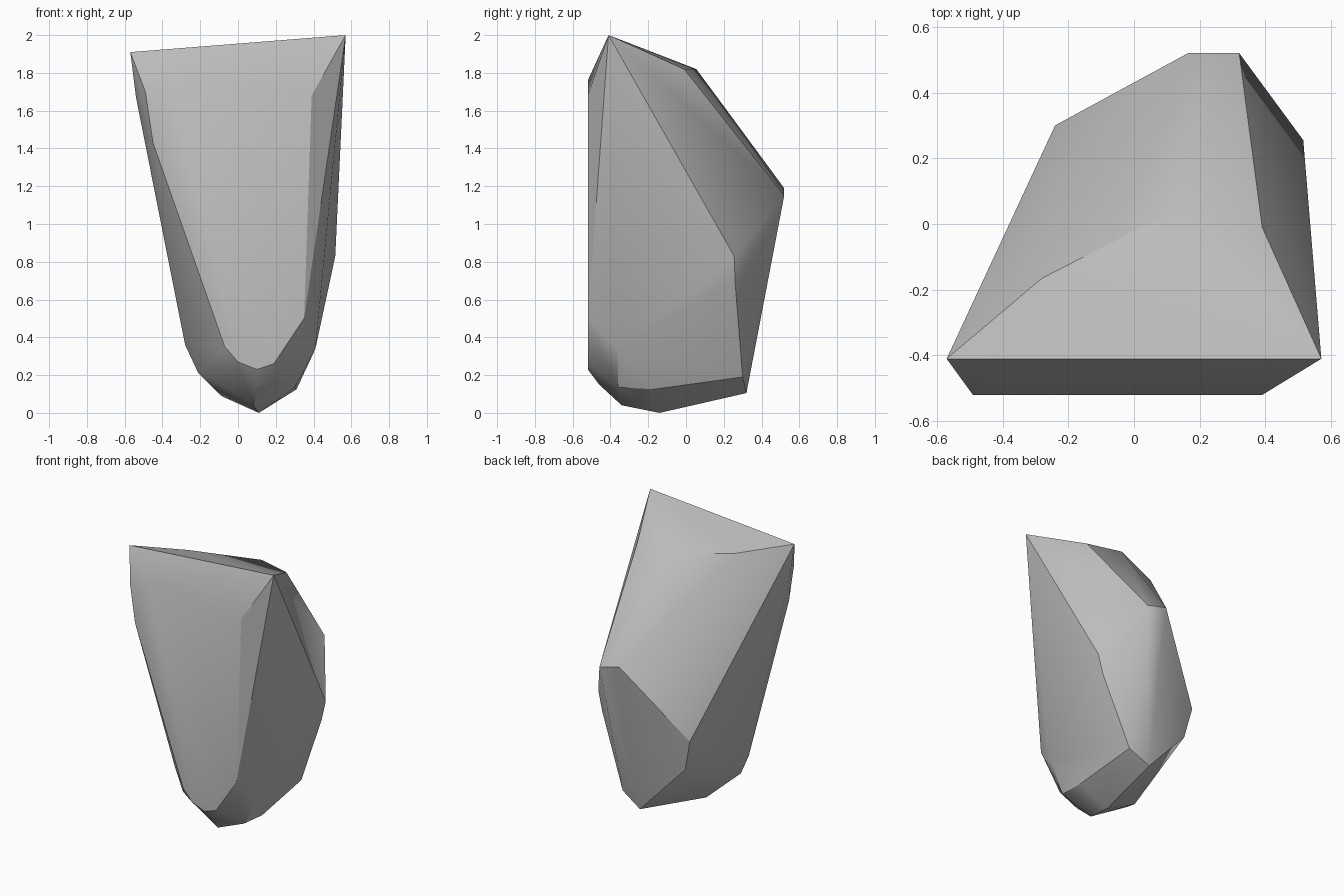
import bpy
import bmesh
import math

default_cube = bpy.data.objects.get("Cube")
if default_cube:
    bpy.data.objects.remove(default_cube, do_unlink=True)


def flat_material(name, colour):
    material = bpy.data.materials.new(name)
    material.use_nodes = True
    material.diffuse_color = colour
    material.node_tree.nodes["Principled BSDF"].inputs["Base Color"].default_value = colour
    return material


def convex_stone(name, corners, material):
    """Wrap a faceted stone around its corner points and merge coplanar facets."""
    bm = bmesh.new()
    for corner in corners:
        bm.verts.new(corner)
    hull = bmesh.ops.convex_hull(bm, input=list(bm.verts))
    leftovers = {item for key in ("geom_interior", "geom_unused") for item in hull[key]
                 if isinstance(item, bmesh.types.BMVert)}
    bmesh.ops.delete(bm, geom=list(leftovers), context="VERTS")
    bmesh.ops.dissolve_limit(bm, angle_limit=math.radians(1),
                             verts=list(bm.verts), edges=list(bm.edges))
    bmesh.ops.recalc_face_normals(bm, faces=list(bm.faces))

    mesh = bpy.data.meshes.new(name)
    bm.to_mesh(mesh)
    bm.free()
    mesh.materials.append(material)
    stone = bpy.data.objects.new(name, mesh)
    bpy.context.scene.collection.objects.link(stone)
    return stone


# Flat cleaved front: an outline of (x, z) pairs on one vertical plane
front_plane = -.52
front_outline = [(-.36, 1.76), (-.49, 1.7), (-.45, 1.43), (-.07, .35), (0, .27),
                 (.1, .23), (.19, .26), (.35, .5), (.39, 1.68)]
front_corners = [(x, front_plane, z) for x, z in front_outline]

# Sloping crown, with the long front ridge first
crown_corners = [(-.57, -.41, 1.91), (.57, -.41, 2), (.39, -.01, 1.82),
                 (.15, .055, 1.82), (-.28, -.165, 1.86)]

# Bulging back and the two flanks
back_corners = [(.32, .52, 1.15), (.165, .52, 1.19), (-.24, .3, .68), (-.19, .28, .46)]
left_corners = [(.515, .255, .83), (.48, .26, .69), (.41, -.36, .34)]
right_corners = [(-.54, -.4, 1.67), (-.28, -.31, .36), (-.21, -.32, .21)]

# Blunt tapered foot
foot_corners = [(.29, .3, .19), (.14, .32, .105), (.31, -.17, .125), (.3, -.36, .135),
                (-.09, -.1, .09), (.11, -.14, 0), (.08, -.34, .04), (.1, -.46, .15)]

stone_grey = flat_material("stone grey", (.5, .5, .5, 1))
rock = convex_stone(
    "rock",
    front_corners + crown_corners + back_corners + left_corners + right_corners + foot_corners,
    stone_grey)

# Soft shading across shallow facets, crisp edges elsewhere
bpy.ops.object.select_all(action="DESELECT")
rock.select_set(True)
bpy.context.view_layer.objects.active = rock
bpy.ops.object.shade_smooth_by_angle(angle=math.radians(30))
